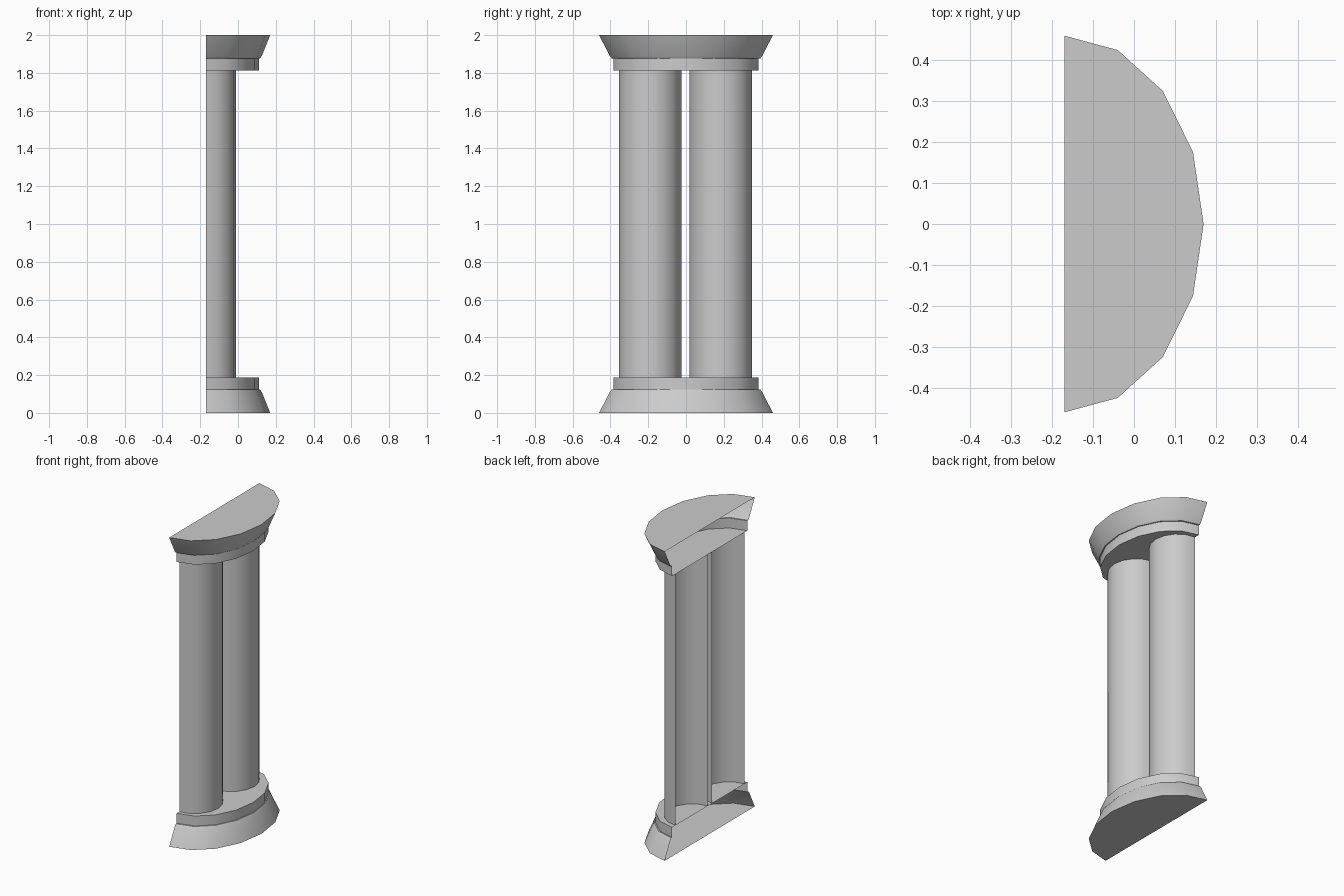
import bpy, bmesh
from math import sin, cos, pi, radians

if "Cube" in bpy.data.objects:
    bpy.data.objects.remove(bpy.data.objects["Cube"])

BACK = -0.17   # x of the open, flat back
SEGS = 8       # facets in each half ellipse


def half_shell(name, rings, cy=0.0, cap_start=False, cap_end=False):
    """Open-backed shell lofted through half ellipses: (z, depth, half width)."""
    bm = bmesh.new()
    loops = []
    for z, depth, half in rings:
        loops.append([bm.verts.new((BACK + depth * sin(pi * i / SEGS),
                                    cy - half * cos(pi * i / SEGS), z))
                      for i in range(SEGS + 1)])
    for a, b in zip(loops, loops[1:]):
        for i in range(SEGS):
            bm.faces.new((a[i], a[i + 1], b[i + 1], b[i]))
    if cap_start:
        bm.faces.new(loops[0][::-1])
    if cap_end:
        bm.faces.new(loops[-1])
    if rings[0][0] > rings[-1][0]:      # lofted downwards: turn outward
        bmesh.ops.reverse_faces(bm, faces=bm.faces[:])
    mesh = bpy.data.meshes.new(name)
    bm.to_mesh(mesh)
    bm.free()
    obj = bpy.data.objects.new(name, mesh)
    bpy.context.collection.objects.link(obj)
    bpy.ops.object.select_all(action='DESELECT')
    obj.select_set(True)
    bpy.context.view_layer.objects.active = obj
    bpy.ops.object.shade_smooth_by_angle(angle=radians(30))
    return obj


# Flared foot, small rounded lip, then a narrower straight collar
profile = [(0.0, 0.34, 0.46), (0.11, 0.296, 0.404), (0.123, 0.287, 0.393),
           (0.123, 0.281, 0.384), (0.187, 0.281, 0.384)]
half_shell("base", profile, cap_start=True, cap_end=True)

# Capital is the base turned upside down
half_shell("capital", [(2.0 - z, d, h) for z, d, h in profile],
           cap_start=True, cap_end=True)

# Twin half-round shafts
for side, y in (("left", -0.19), ("right", 0.184)):
    half_shell(f"shaft_{side}", [(0.187, 0.16, 0.165), (1.813, 0.16, 0.165)], cy=y)
